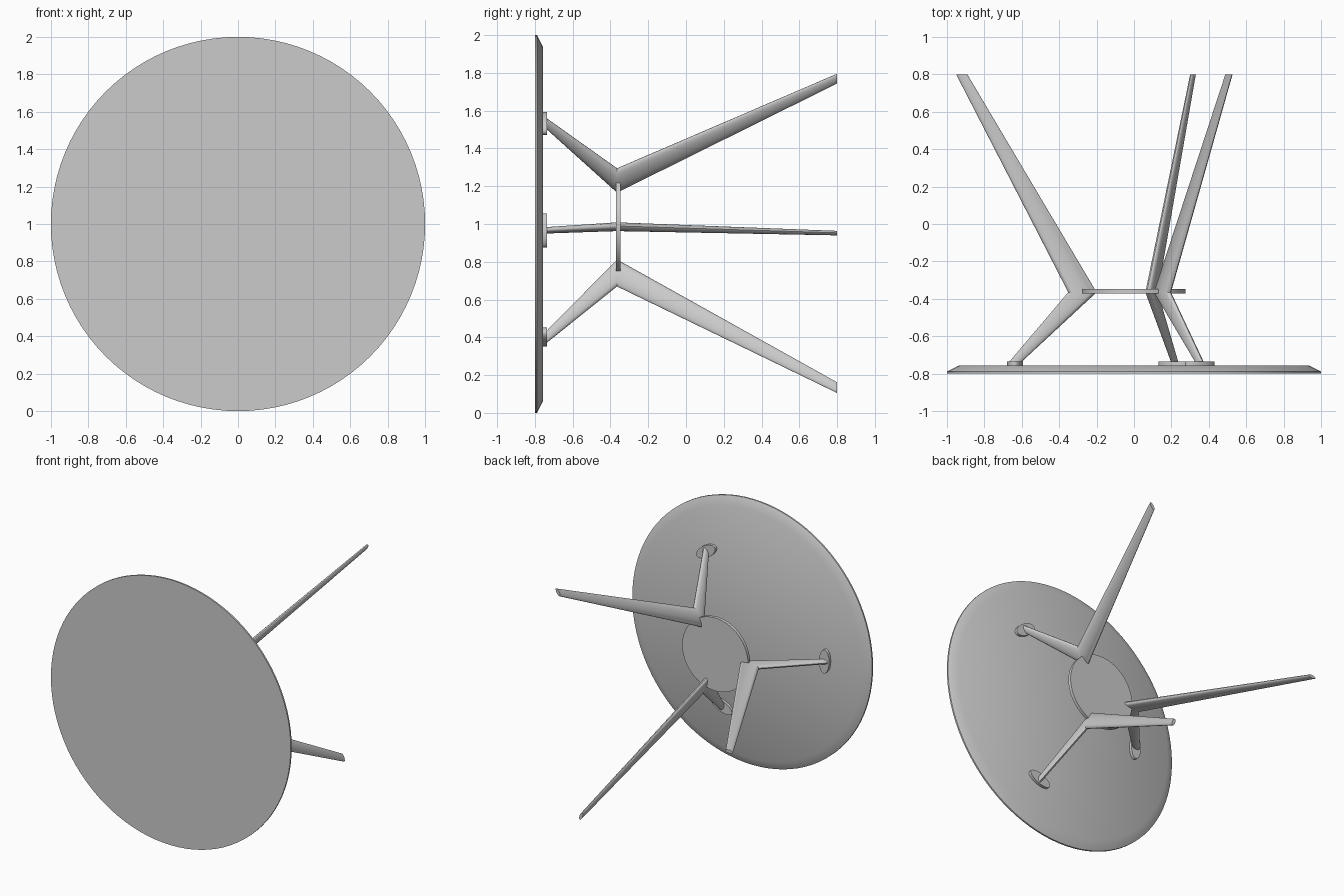
import bpy, bmesh
from math import sin, cos, pi, radians

if "Cube" in bpy.data.objects:
    bpy.data.objects.remove(bpy.data.objects["Cube"])

HUB_Z = 1.0  # height of the common axis, which runs along y


def loft(name, rings, angle=0.0, sides=32):
    """Skin elliptical rings (y, radial centre, radial half, tangential half)."""
    a = radians(angle)
    bm = bmesh.new()
    loops = []
    for y, r, hr, ht in rings:
        loop = []
        for i in range(sides):
            t = 2 * pi * i / sides
            u, v = r + hr * cos(t), ht * sin(t)
            loop.append(bm.verts.new((u * cos(a) - v * sin(a), y,
                                      HUB_Z + u * sin(a) + v * cos(a))))
        loops.append(loop)
    for lo, hi in zip(loops, loops[1:]):
        for i in range(sides):
            j = (i + 1) % sides
            bm.faces.new((lo[i], lo[j], hi[j], hi[i]))
    bm.faces.new(loops[0])
    bm.faces.new(loops[-1])
    bmesh.ops.recalc_face_normals(bm, faces=bm.faces[:])
    mesh = bpy.data.meshes.new(name)
    bm.to_mesh(mesh)
    bm.free()
    obj = bpy.data.objects.new(name, mesh)
    bpy.context.collection.objects.link(obj)
    bpy.ops.object.select_all(action='DESELECT')
    obj.select_set(True)
    bpy.context.view_layer.objects.active = obj
    bpy.ops.object.shade_smooth_by_angle(angle=radians(30))
    return obj


# Round table top with a bevelled underside
loft("table_top", [(-0.8, 0, 1, 1), (-0.788, 0, 1, 1),
                   (-0.756, 0, 0.935, 0.935)], sides=96)

# Small disc joining the legs at their knees
loft("centre_disc", [(-0.371, 0, 0.275, 0.275),
                     (-0.347, 0, 0.275, 0.275)], sides=64)

# Three tapered, bent legs with oval mounting pads
for n, angle in enumerate((183.0, 56.6, -70.0), 1):
    loft(f"leg_{n}", [(-0.74, 0.638, 0.033, 0.017),
                      (-0.365, 0.276, 0.076, 0.023),
                      (0.8, 0.922, 0.03, 0.012)], angle, 24)
    loft(f"leg_pad_{n}", [(-0.758, 0.637, 0.042, 0.09),
                          (-0.735, 0.637, 0.042, 0.09)], angle, 32)
